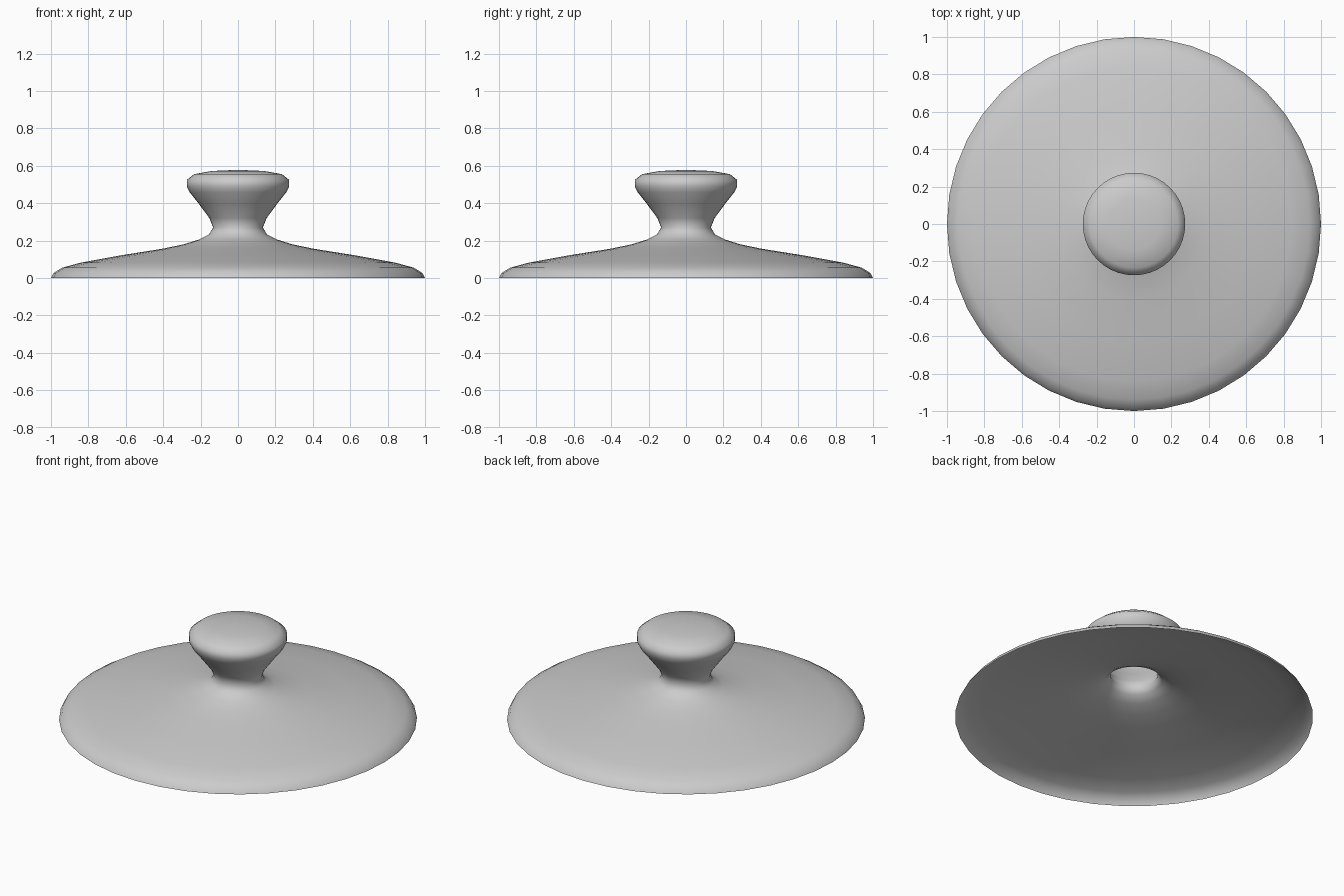
import bpy
import bmesh
from math import tau

if "Cube" in bpy.data.objects:
    bpy.data.objects.remove(bpy.data.objects["Cube"], do_unlink=True)

SIDES = 40

# Plain grey finish
grey = bpy.data.materials.new("grey")
grey.use_nodes = True
colour = (0.6, 0.6, 0.6, 1)
grey.diffuse_color = colour
grey.node_tree.nodes["Principled BSDF"].inputs["Base Color"].default_value = colour

# Lid profile (radius, height), from the open rim up to the top of the knob
profile = [
    (1, 0), (0.985, 0.027), (0.94, 0.055), (0.84, 0.082), (0.62, 0.122),
    (0.4, 0.157), (0.29, 0.18), (0.21, 0.205), (0.155, 0.233), (0.133, 0.27),
    (0.153, 0.32), (0.21, 0.397), (0.258, 0.458), (0.274, 0.49), (0.274, 0.524),
    (0.235, 0.555), (0.14, 0.572), (0, 0.578),
]

# Hollow one-skin lid, turned around the vertical axis
bm = bmesh.new()
verts = [bm.verts.new((r, 0, z)) for r, z in profile]
edges = [bm.edges.new(pair) for pair in zip(verts, verts[1:])]
bmesh.ops.spin(bm, geom=verts + edges, cent=(0, 0, 0), axis=(0, 0, 1),
               angle=tau, steps=SIDES, use_merge=True)
bmesh.ops.remove_doubles(bm, verts=bm.verts, dist=0.0005)
bmesh.ops.recalc_face_normals(bm, faces=bm.faces)
# Normals point outward: the knob top faces up
top = max(bm.faces, key=lambda f: f.calc_center_median().z)
if top.normal.z < 0:
    bmesh.ops.reverse_faces(bm, faces=bm.faces)
for face in bm.faces:
    face.smooth = True

mesh = bpy.data.meshes.new("lid_with_knob")
bm.to_mesh(mesh)
bm.free()
mesh.materials.append(grey)
lid = bpy.data.objects.new("lid_with_knob", mesh)
bpy.context.collection.objects.link(lid)
